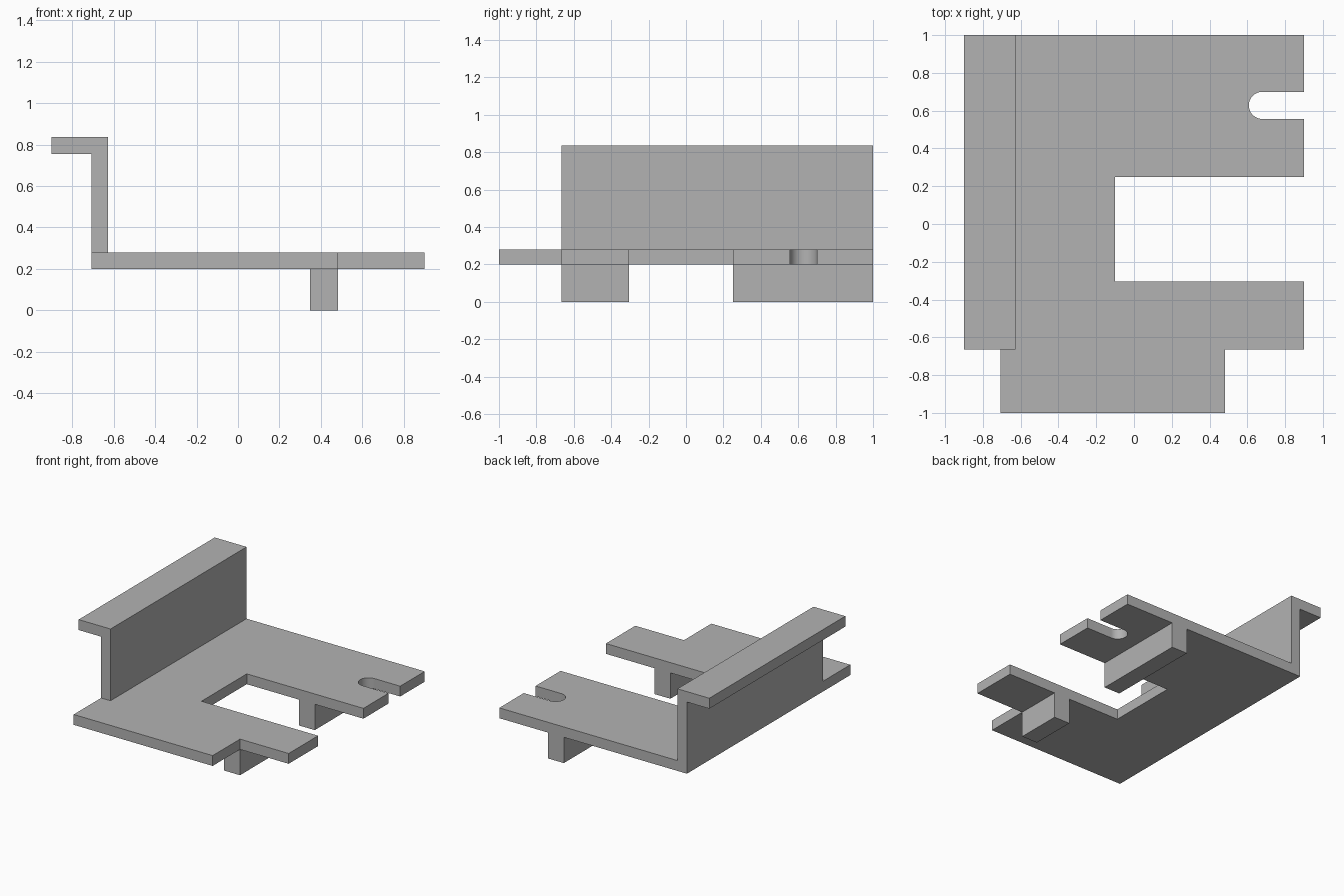
import bpy, bmesh, math
from mathutils import Vector

if "Cube" in bpy.data.objects:
    bpy.data.objects.remove(bpy.data.objects["Cube"])

grey = bpy.data.materials.new("plain grey")
grey.diffuse_color = (0.45, 0.45, 0.45, 1)
grey.use_nodes = True
grey.node_tree.nodes["Principled BSDF"].inputs["Base Color"].default_value = grey.diffuse_color


def extrude_profile(name, points, offset):
    """Make a solid by extruding a closed outline along an offset."""
    bm = bmesh.new()
    face = bm.faces.new([bm.verts.new(p) for p in points])
    ext = bmesh.ops.extrude_face_region(bm, geom=[face], use_keep_orig=True)
    verts = [g for g in ext["geom"] if isinstance(g, bmesh.types.BMVert)]
    bmesh.ops.translate(bm, verts=verts, vec=Vector(offset))
    bmesh.ops.recalc_face_normals(bm, faces=bm.faces)
    mesh = bpy.data.meshes.new(name)
    bm.to_mesh(mesh)
    bm.free()
    mesh.materials.append(grey)
    obj = bpy.data.objects.new(name, mesh)
    bpy.context.collection.objects.link(obj)
    return obj


BOTTOM, TOP = 0.2, 0.28          # base plate heights
FRONT, BACK = -0.665, 1.0        # extent of the upright wall
GAP_FRONT, GAP_BACK = -0.305, 0.25

# Base plate with notch, rectangular gap and rounded open slot
slot_y, slot_r, slot_end = 0.628, 0.072, 0.608
slot = [(0.9, slot_y - slot_r)]
for i in range(25):
    a = -math.pi / 2 - math.pi * i / 24
    slot.append((slot_end + slot_r + slot_r * math.cos(a),
                 slot_y + slot_r * math.sin(a)))
slot.append((0.9, slot_y + slot_r))
outline = [(-0.708, -1), (0.483, -1), (0.483, FRONT), (0.9, FRONT),
           (0.9, GAP_FRONT), (-0.1, GAP_FRONT), (-0.1, GAP_BACK),
           (0.9, GAP_BACK), *slot, (0.9, BACK), (-0.708, BACK)]
plate = extrude_profile("base_plate", [(x, y, BOTTOM) for x, y in outline],
                        (0, 0, TOP - BOTTOM))
bpy.context.view_layer.objects.active = plate
plate.select_set(True)
bpy.ops.object.shade_smooth_by_angle(angle=math.radians(30))

# Upright wall with outward lip
wall = [(-0.708, TOP), (-0.627, TOP), (-0.627, 0.836), (-0.9, 0.836),
        (-0.9, 0.755), (-0.708, 0.755)]
extrude_profile("wall_with_lip", [(x, FRONT, z) for x, z in wall],
                (0, BACK - FRONT, 0))

# Support ribs under each arm
for name, y0, y1 in (("front_rib", FRONT, GAP_FRONT),
                     ("back_rib", GAP_BACK, BACK)):
    rib = [(0.347, 0), (0.483, 0), (0.483, BOTTOM), (0.347, BOTTOM)]
    extrude_profile(name, [(x, y0, z) for x, z in rib], (0, y1 - y0, 0))
